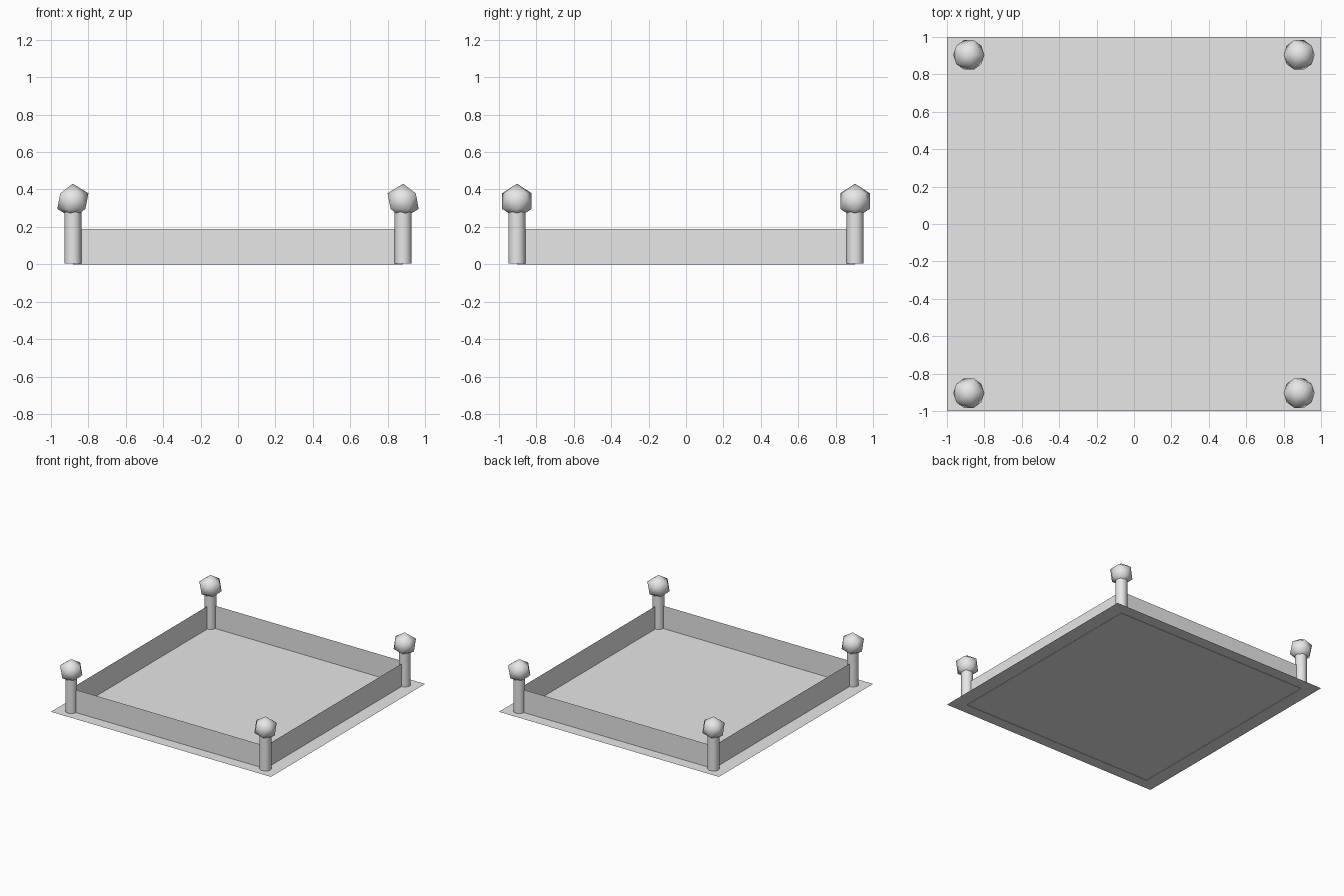
import bpy
import bmesh
from mathutils import Matrix

cube = bpy.data.objects.get("Cube")
if cube:
    bpy.data.objects.remove(cube, do_unlink=True)

PX, PY = 0.883, 0.904      # post centres
FLOOR_Z, WALL_TOP = 0.003, 0.19

# Single grey material
grey = bpy.data.materials.new("light_grey")
grey.use_nodes = True
colour = (0.8, 0.8, 0.8, 1)
grey.diffuse_color = colour
grey.node_tree.nodes["Principled BSDF"].inputs["Base Color"].default_value = colour


def finish(name, bm):
    mesh = bpy.data.meshes.new(name)
    bm.to_mesh(mesh)
    bm.free()
    mesh.materials.append(grey)
    obj = bpy.data.objects.new(name, mesh)
    bpy.context.collection.objects.link(obj)
    return obj


# Thin ground sheet
bm = bmesh.new()
bmesh.ops.create_grid(bm, x_segments=1, y_segments=1, size=1,
                      matrix=Matrix.Translation((0, 0, FLOOR_Z)))
finish("floor", bm)

# Thin sheet walls running from post to post
bm = bmesh.new()
corners = [(-PX, -PY), (PX, -PY), (PX, PY), (-PX, PY)]
low = [bm.verts.new((x, y, 0)) for x, y in corners]
high = [bm.verts.new((x, y, WALL_TOP)) for x, y in corners]
for i in range(4):
    j = (i + 1) % 4
    bm.faces.new((low[i], low[j], high[j], high[i]))
finish("walls", bm)

# Corner posts, each with a faceted ball whose lower corner points outwards
for side, sx in (("right", -1), ("left", 1)):
    for end, sy in (("front", -1), ("back", 1)):
        x, y = sx * PX, sy * PY
        bm = bmesh.new()
        bmesh.ops.create_cone(bm, cap_ends=True, segments=16, radius1=0.045,
                              radius2=0.045, depth=0.3,
                              matrix=Matrix.Translation((x, y, 0.154)))
        post = finish(f"{end}_{side}_post", bm)
        for face in post.data.polygons:
            face.use_smooth = abs(face.normal.z) < 0.5

        bm = bmesh.new()
        bmesh.ops.create_icosphere(bm, subdivisions=1, radius=0.093)
        if sx > 0:
            bmesh.ops.scale(bm, vec=(-1, 1, 1), verts=bm.verts)
            bmesh.ops.reverse_faces(bm, faces=bm.faces)
        bmesh.ops.translate(bm, vec=(x, y, 0.338), verts=bm.verts)
        ball = finish(f"{end}_{side}_ball", bm)
        ball.data.shade_smooth()
